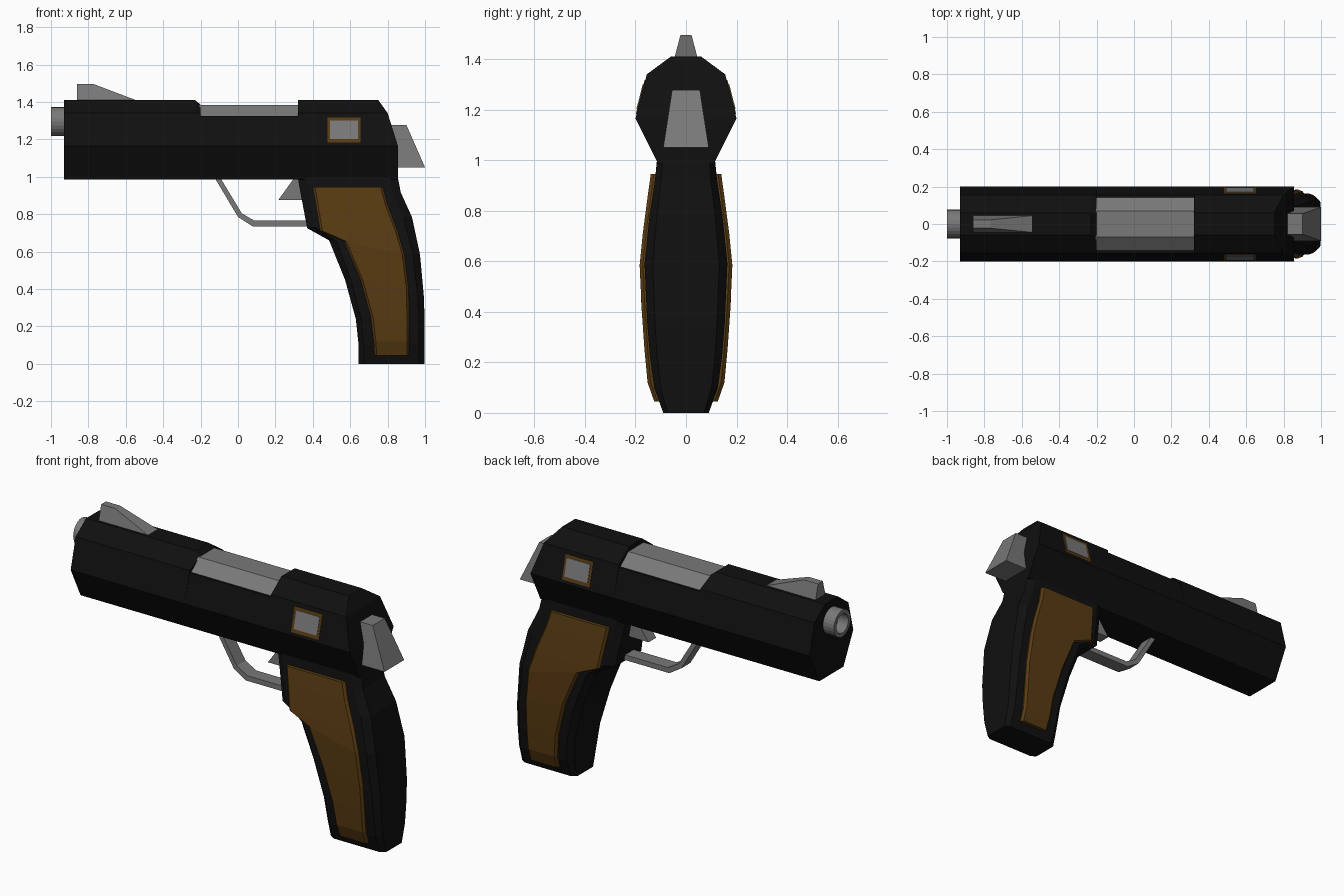
import bpy, bmesh, math

if "Cube" in bpy.data.objects:
    bpy.data.objects.remove(bpy.data.objects["Cube"])


def material(name, rgb):
    m = bpy.data.materials.new(name)
    m.diffuse_color = (*rgb, 1)
    m.use_nodes = True
    m.node_tree.nodes["Principled BSDF"].inputs["Base Color"].default_value = m.diffuse_color
    return m


BLACK = material("black_steel", (0.005, 0.005, 0.005))
GRAY = material("bare_metal", (0.19, 0.19, 0.19))
WOOD = material("brown_wood", (0.10, 0.044, 0.006))


def loft(name, rings, mat, mirror=False):
    """Skin a list of equal rings; each end is closed with a strip of quads."""
    bm = bmesh.new()
    vs = [[bm.verts.new(p) for p in r] for r in rings]
    n = len(rings[0])
    for a, b in zip(vs, vs[1:]):
        for i in range(n):
            j = (i + 1) % n
            bm.faces.new((a[i], a[j], b[j], b[i]))
    for r in (vs[0], vs[-1]):
        for i in range(n // 2 - 1):
            bm.faces.new((r[i], r[i + 1], r[n - 2 - i], r[n - 1 - i]))
    bmesh.ops.recalc_face_normals(bm, faces=bm.faces)
    me = bpy.data.meshes.new(name)
    bm.to_mesh(me)
    bm.free()
    me.materials.append(mat)
    ob = bpy.data.objects.new(name, me)
    bpy.context.collection.objects.link(ob)
    if mirror:
        mod = ob.modifiers.new("both_sides", 'MIRROR')
        mod.use_axis = (False, True, False)
        mod.use_mirror_merge = False
    return ob


def rect(x0, z0, x1, z1, w):
    return [(x0, -w, z0), (x1, -w, z1), (x1, w, z1), (x0, w, z0)]


def interp(table, t):
    for (a, u), (b, v) in zip(table, table[1:]):
        if t <= b:
            return u + (v - u) * (t - a) / (b - a)
    return table[-1][1]


# Slide: faceted section, lowered along the ejection port, slanted at the rear
HALF = [(0.06, 1.41), (0.155, 1.34), (0.2, 1.165), (0.11, 0.985)]
SECTION = HALF + [(-y, z) for y, z in reversed(HALF)]
REAR = {1.41: 0.75, 1.34: 0.80, 1.165: 0.855, 0.985: 0.855}


def slide_ring(x, top=2.0):
    return [(x, y, min(z, top)) for y, z in SECTION]


loft("slide", [slide_ring(-0.93), slide_ring(-0.23), slide_ring(-0.2, 1.385),
               slide_ring(-0.2, 1.325), slide_ring(0.32, 1.325), slide_ring(0.32),
               [(REAR[z], y, z) for y, z in SECTION]], BLACK)

# Exposed chamber in the port
loft("chamber", [[(x, -0.148, 1.32), (x, -0.07, 1.385), (x, 0.07, 1.385), (x, 0.148, 1.32)]
                 for x in (-0.205, 0.325)], GRAY)

# Hollow muzzle
N = 24


def circle(x, r):
    return [(x, r * math.cos(2 * math.pi * i / N), 1.295 + r * math.sin(2 * math.pi * i / N))
            for i in range(N)]


loft("muzzle", [circle(-0.90, 0.077), circle(-1.0, 0.077),
                circle(-1.0, 0.055), circle(-0.935, 0.055)], GRAY)

# Sight, hammer, trigger
loft("front_sight", [rect(-0.86, 1.40, -0.52, 1.40, 0.047),
                     rect(-0.86, 1.495, -0.77, 1.495, 0.022)], GRAY)
loft("hammer", [rect(0.82, 1.05, 1.0, 1.05, 0.09),
                rect(0.80, 1.278, 0.90, 1.278, 0.055)], GRAY)
loft("trigger", [rect(0.305, 1.0, 0.42, 1.0, 0.035),
                 rect(0.215, 0.875, 0.38, 0.875, 0.035)], GRAY)

# Trigger guard: bent strip, outer and inner edge per bend
loft("trigger_guard", [rect(*p, 0.04) for p in (
    (-0.125, 0.995, -0.095, 0.995), (0.0, 0.785, 0.02, 0.805),
    (0.078, 0.735, 0.088, 0.765), (0.39, 0.735, 0.39, 0.765))], GRAY)

# Grip: half width by height
WIDTH = [(0.0, 0.09), (0.04, 0.105), (0.12, 0.133), (0.3, 0.150), (0.57, 0.166),
         (0.77, 0.146), (0.92, 0.123), (1.0, 0.115)]


def grip_ring(xf, zf, xb, zb):
    dx, dz = xb - xf, zb - zf
    pts = []
    for t, k in ((0, 0.8), (0.08, 1), (0.92, 1), (1, 0.8)):
        z = zf + dz * t
        pts.append((xf + dx * t, interp(WIDTH, z) * k, z))
    return pts + [(x, -y, z) for x, y, z in reversed(pts)]


loft("grip", [grip_ring(*p) for p in (
    (0.32, 0.995, 0.855, 0.995), (0.333, 0.92, 0.87, 0.917), (0.37, 0.725, 0.93, 0.785),
    (0.487, 0.66, 0.973, 0.585), (0.572, 0.45, 0.995, 0.345), (0.63, 0.24, 0.997, 0.22),
    (0.645, 0.10, 0.997, 0.10), (0.645, 0.0, 0.997, 0.0))], BLACK)

# Wooden grip panels with a narrow bevelled rim, on both sides
PANEL = [(0.40, 0.945, 0.775, 0.945), (0.416, 0.85, 0.80, 0.85), (0.44, 0.71, 0.853, 0.71),
         (0.567, 0.655, 0.89, 0.585), (0.655, 0.45, 0.912, 0.40), (0.71, 0.25, 0.915, 0.25),
         (0.725, 0.12, 0.915, 0.12), (0.73, 0.045, 0.915, 0.045)]


def panel_ring(xf, zf, xb, zb):
    f, b = interp(WIDTH, zf), interp(WIDTH, zb)
    e, o = 0.012, 0.019
    return [(xf, -f + 0.02, zf), (xf, -f - 0.006, zf), (xf + e, -f - o, zf),
            (xb - e, -b - o, zb), (xb, -b - 0.006, zb), (xb, -b + 0.02, zb)]


loft("grip_panel", [panel_ring(*p) for p in PANEL], WOOD, mirror=True)


# Side buttons: thin plates lying on the sloped slide face
def side_plate(name, x0, x1, z0, z1, lift, mat):
    def face_y(z):
        return -(0.2 - 0.045 * (z - 1.165) / 0.175)
    rings = [[(x0, face_y(z) + 0.001, z), (x0, face_y(z) - lift, z),
              (x1, face_y(z) - lift, z), (x1, face_y(z) + 0.001, z)] for z in (z0, z1)]
    loft(name, rings, mat, mirror=True)


side_plate("button_rim", 0.478, 0.655, 1.183, 1.318, 0.003, WOOD)
side_plate("button", 0.493, 0.642, 1.203, 1.302, 0.006, GRAY)
